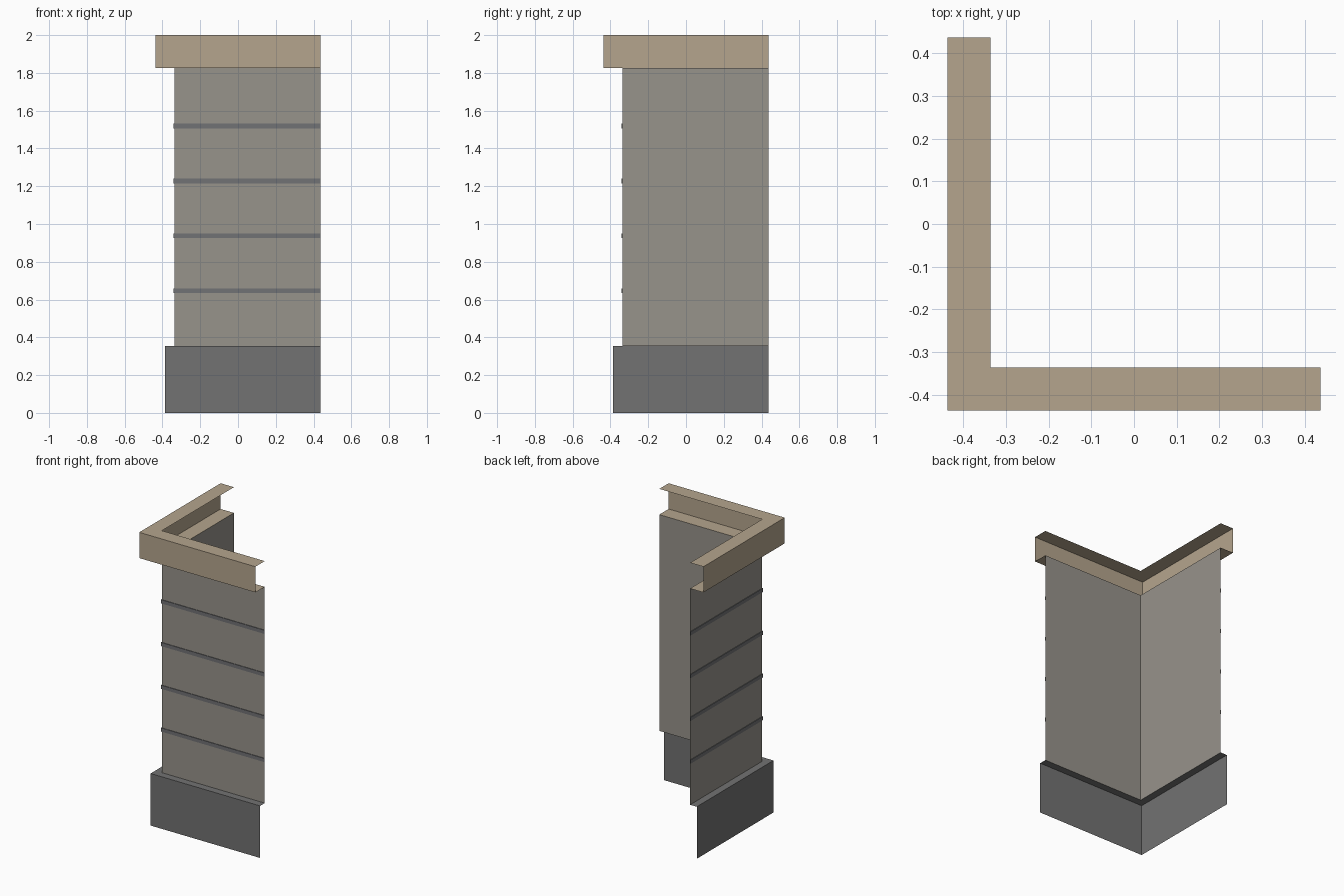
import bpy
import bmesh

default_cube = bpy.data.objects.get("Cube")
if default_cube:
    bpy.data.objects.remove(default_cube, do_unlink=True)

END = 0.437                                 # open ends of both wings
WALL, BASE, CAP = 0.337, 0.387, 0.437       # distance of each face from the centre
BASE_TOP, CAP_BOTTOM, TOP = 0.354, 1.825, 2.0


def material(name, rgb):
    """Flat material from 8-bit sRGB values."""
    linear = [((c / 255 + 0.055) / 1.055) ** 2.4 for c in rgb] + [1]
    mat = bpy.data.materials.new(name)
    mat.use_nodes = True
    mat.diffuse_color = linear
    mat.node_tree.nodes["Principled BSDF"].inputs["Base Color"].default_value = linear
    return mat


def corner_sweep(name, profile, mat, close_ends=False):
    """Sweep a (distance, height) profile round the mitred corner."""
    bm = bmesh.new()
    rows = [[bm.verts.new(p) for p in ((END, -d, z), (-d, -d, z), (-d, END, z))]
            for d, z in profile]
    for low, high in zip(rows, rows[1:]):
        for k in range(2):
            bm.faces.new((low[k], high[k], high[k + 1], low[k + 1]))
    if close_ends:
        bm.faces.new([row[0] for row in reversed(rows)])
        bm.faces.new([row[2] for row in rows])
    mesh = bpy.data.meshes.new(name)
    bm.to_mesh(mesh)
    bm.free()
    mesh.materials.append(mat)
    obj = bpy.data.objects.new(name, mesh)
    bpy.context.collection.objects.link(obj)
    return obj


dark_stone = material("dark stone", (114, 114, 114))
wall_stone = material("wall stone", (151, 147, 139))
groove_grey = material("joint grey", (113, 114, 117))
tan_stone = material("tan stone", (181, 165, 141))

# Plinth with its ledge, plain wall, and projecting cornice
corner_sweep("plinth", [(BASE, 0), (BASE, BASE_TOP), (WALL, BASE_TOP)], dark_stone)
corner_sweep("wall", [(WALL, BASE_TOP), (WALL, CAP_BOTTOM)], wall_stone)
corner_sweep("cornice", [(WALL, CAP_BOTTOM), (CAP, CAP_BOTTOM), (CAP, TOP), (WALL, TOP)],
             tan_stone)

# Thin horizontal joint lines on the outer faces
for i in range(4):
    z = 0.634 + i * 0.2907
    face = WALL + 0.004
    corner_sweep(f"joint_line_{i + 1}",
                 [(WALL, z), (face, z), (face, z + 0.025), (WALL, z + 0.025)],
                 groove_grey, close_ends=True)
